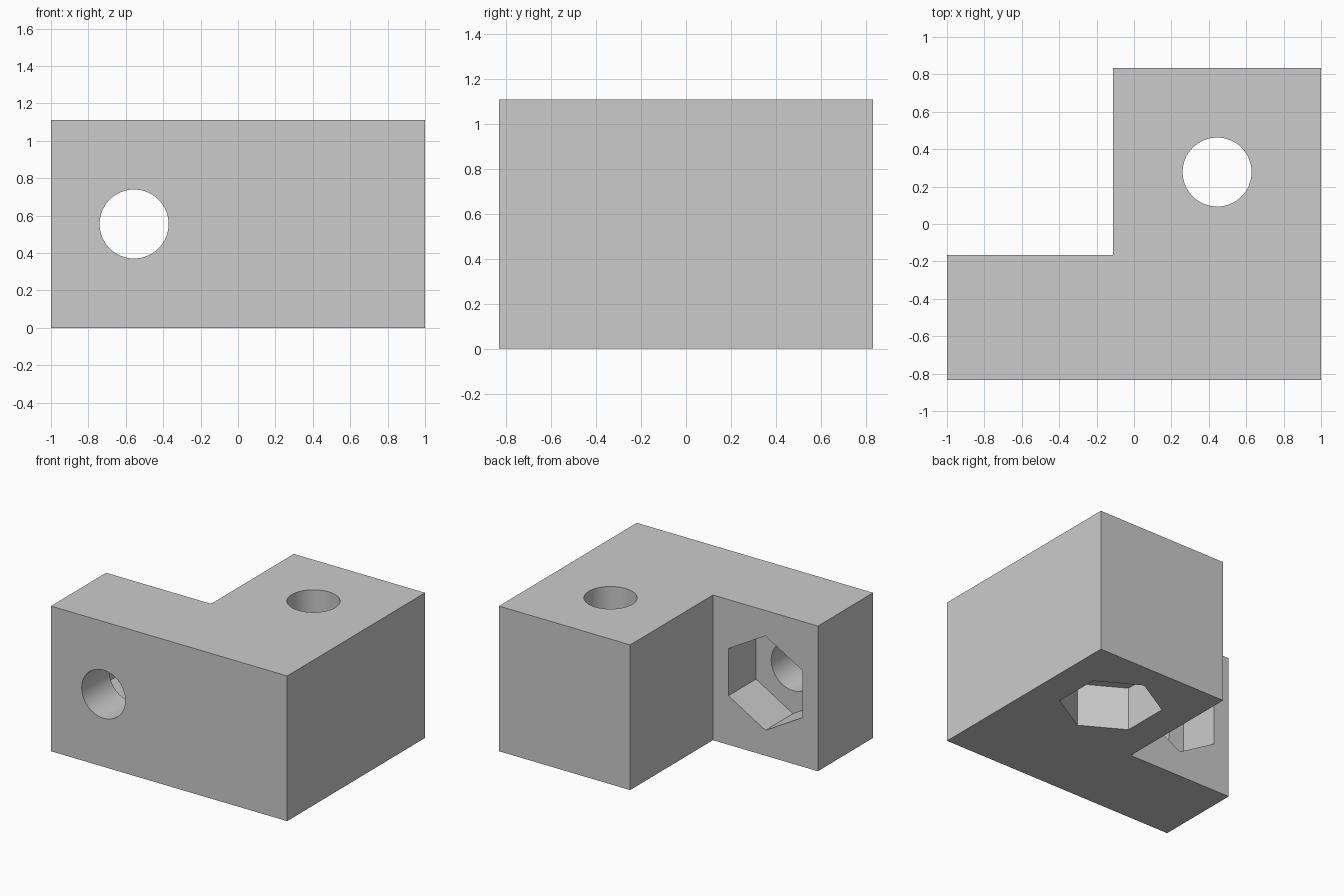
import bpy
import math
from mathutils import Matrix

cube = bpy.data.objects.get("Cube")
if cube:
    bpy.data.objects.remove(cube, do_unlink=True)

U = 1 / 9            # one design unit
HOLE_R = 1.66 * U    # bolt hole radius
NUT_R = 3.25 * U     # nut pocket corner radius
NUT_DEPTH = 3 * U

grey = bpy.data.materials.new("plain grey")
grey.use_nodes = True
colour = (0.6, 0.6, 0.6, 1)
grey.diffuse_color = colour
grey.node_tree.nodes["Principled BSDF"].inputs["Base Color"].default_value = colour


def prism(name, profile, height):
    """Extrude a flat outline upward from z = 0."""
    n = len(profile)
    verts = [(x, y, z) for z in (0, height) for x, y in profile]
    faces = [list(range(n))[::-1], list(range(n, 2 * n))]
    faces += [(i, (i + 1) % n, (i + 1) % n + n, i + n) for i in range(n)]
    mesh = bpy.data.meshes.new(name)
    mesh.from_pydata(verts, [], faces)
    mesh.materials.append(grey)
    obj = bpy.data.objects.new(name, mesh)
    bpy.context.collection.objects.link(obj)
    return obj


def ngon(sides, radius):
    step = 2 * math.pi / sides
    return [(radius * math.sin(i * step), radius * math.cos(i * step))
            for i in range(sides)][::-1]


# L-shaped body
outline = [(-9, -7.5), (9, -7.5), (9, 7.5), (-1, 7.5), (-1, -1.5), (-9, -1.5)]
body = prism("corner_bracket", [(x * U, y * U) for x, y in outline], 10 * U)


def cut(name, sides, radius, length, matrix):
    cutter = prism(name, ngon(sides, radius), length)
    cutter.data.transform(matrix)
    cutter.hide_render = True
    mod = body.modifiers.new(name, 'BOOLEAN')
    mod.operation = 'DIFFERENCE'
    mod.solver = 'EXACT'
    mod.object = cutter
    return cutter


# Each bolt: a frame whose z axis runs inward from the nut pocket's mouth
bolts = {
    "upright": Matrix.Translation((4 * U, 2.5 * U, 0)),
    "level": Matrix.Translation((-5 * U, -1.5 * U, 5 * U))
    @ Matrix.Rotation(math.pi / 2, 4, 'X'),
}
back_off = Matrix.Translation((0, 0, -U))
cutters = []
for name, frame in bolts.items():
    cutters.append(cut(name + "_nut_pocket", 6, NUT_R, NUT_DEPTH + U, frame @ back_off))
    cutters.append(cut(name + "_bolt_hole", 64, HOLE_R, 12 * U, frame @ back_off))

# Apply the cuts and drop the cutters
bpy.ops.object.select_all(action='DESELECT')
body.select_set(True)
bpy.context.view_layer.objects.active = body
for mod in list(body.modifiers):
    bpy.ops.object.modifier_apply(modifier=mod.name)
for cutter in cutters:
    bpy.data.objects.remove(cutter, do_unlink=True)
bpy.ops.object.shade_smooth_by_angle(angle=math.radians(30))
